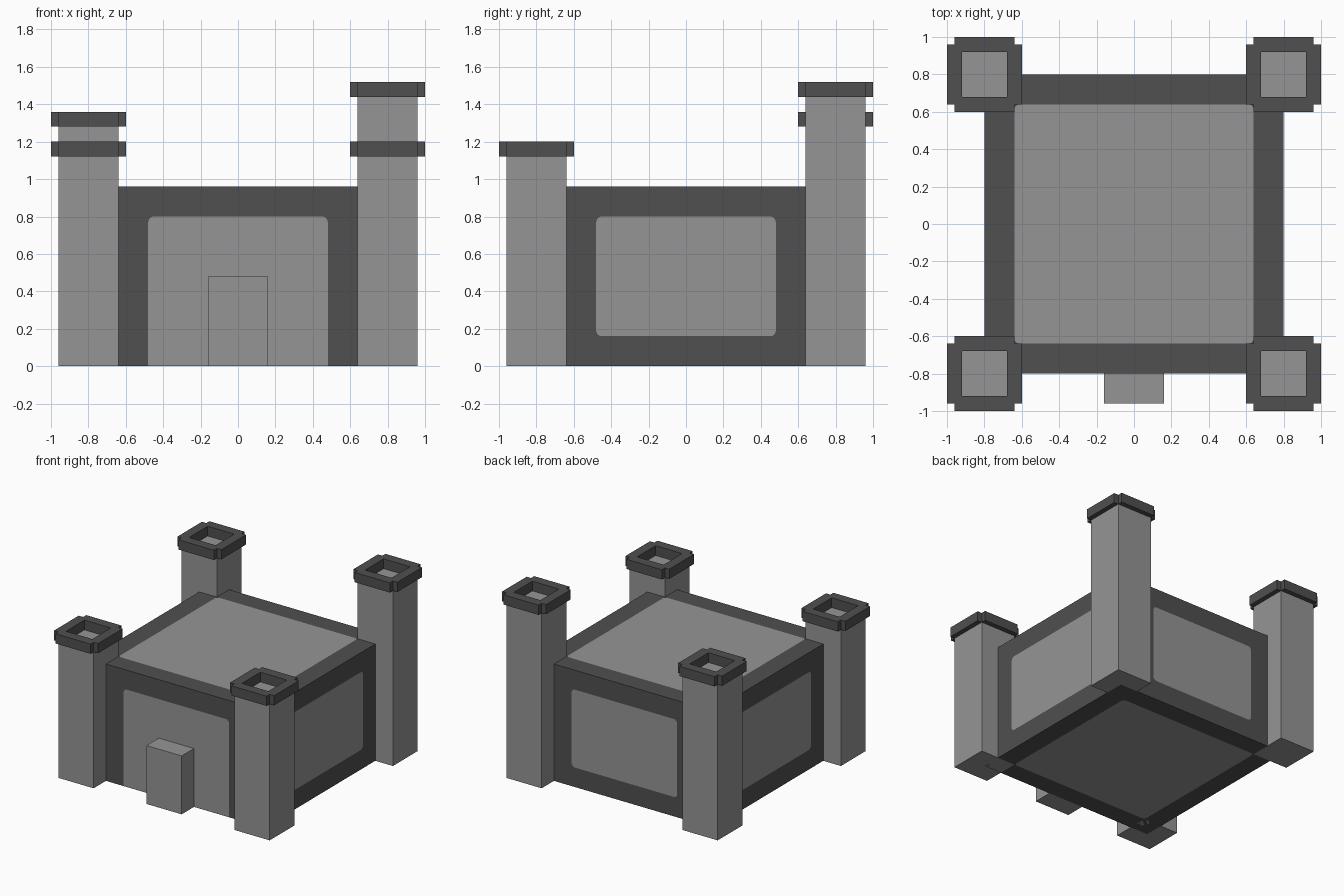
import bpy
import bmesh
import math
from mathutils import Vector

cube = bpy.data.objects.get("Cube")
if cube:
    bpy.data.objects.remove(cube, do_unlink=True)


def make_material(name, value):
    mat = bpy.data.materials.new(name)
    mat.use_nodes = True
    colour = (value, value, value, 1.0)
    mat.diffuse_color = colour
    bsdf = mat.node_tree.nodes["Principled BSDF"]
    bsdf.inputs["Base Color"].default_value = colour
    bsdf.inputs["Roughness"].default_value = 0.8
    return mat


LIGHT = make_material("light_stone", 0.30)
DARK = make_material("dark_stone", 0.08)


def finish(bm, name, mats):
    mesh = bpy.data.meshes.new(name)
    bm.to_mesh(mesh)
    bm.free()
    for mat in mats:
        mesh.materials.append(mat)
    obj = bpy.data.objects.new(name, mesh)
    bpy.context.collection.objects.link(obj)
    return obj


def box(name, lo, hi, mat):
    bm = bmesh.new()
    bmesh.ops.create_cube(bm, size=1)
    lo, hi = Vector(lo), Vector(hi)
    for v in bm.verts:
        v.co = (lo + hi) / 2 + v.co * (hi - lo)
    return finish(bm, name, [mat])


def framed_wall(bm, centre, right, up, half, panel, radius=0.03, grounded=False):
    """Rectangular dark wall with a flush, round-cornered light panel cut into it."""
    centre, right, up = Vector(centre), Vector(right), Vector(up)

    def vert(u, v):
        return bm.verts.new(centre + right * u + up * v)

    corners, arcs = [], []
    for i, (sx, sy) in enumerate([(-1, -1), (1, -1), (1, 1), (-1, 1)]):
        corners.append(vert(sx * half[0], sy * half[1]))
        if grounded and sy < 0:
            arcs.append([vert(sx * panel[0], -half[1])])
            continue
        start = math.pi + i * math.pi / 2
        arcs.append([vert(sx * (panel[0] - radius) + radius * math.cos(start + k * math.pi / 8),
                          sy * (panel[1] - radius) + radius * math.sin(start + k * math.pi / 8))
                     for k in range(5)])
    bm.faces.new([v for arc in arcs for v in arc]).material_index = 1
    for i in range(4):
        for a, b in zip(arcs[i], arcs[i][1:]):
            bm.faces.new((corners[i], b, a))
        if not (grounded and i == 0):
            j = (i + 1) % 4
            bm.faces.new((corners[i], corners[j], arcs[j][0], arcs[i][-1]))


# Keep: four walls, roof and underside, each a dark frame around a light panel
W, H = 0.8, 0.96
bm = bmesh.new()
side, mid = (W, H / 2), H / 2
framed_wall(bm, (0, -W, mid), (1, 0, 0), (0, 0, 1), side, (0.48, 0.32), grounded=True)
framed_wall(bm, (W, 0, mid), (0, 1, 0), (0, 0, 1), side, (0.48, 0.32))
framed_wall(bm, (0, W, mid), (-1, 0, 0), (0, 0, 1), side, (0.48, 0.32))
framed_wall(bm, (-W, 0, mid), (0, -1, 0), (0, 0, 1), side, (0.48, 0.32))
framed_wall(bm, (0, 0, H), (1, 0, 0), (0, 1, 0), (W, W), (0.64, 0.64))
framed_wall(bm, (0, 0, 0), (1, 0, 0), (0, -1, 0), (W, W), (0.64, 0.64))
bmesh.ops.remove_doubles(bm, verts=bm.verts, dist=0.0005)
finish(bm, "keep", [DARK, LIGHT])

# Gate block in the middle of the front wall
box("gate", (-0.16, -0.96, 0), (0.16, -0.8, 0.48), LIGHT)


def parapet(name, x, y, z, height=0.08):
    """Square ring with a notch at each outer corner."""
    bm = bmesh.new()
    for i in range(4):
        angle = i * math.pi / 2
        c, s = round(math.cos(angle)), round(math.sin(angle))

        def vert(u, v):
            return bm.verts.new((x + u * c - v * s, y + u * s + v * c, z))

        bm.faces.new([vert(*p) for p in
                      [(-0.12, -0.12), (-0.16, -0.2), (0.16, -0.2), (0.12, -0.12)]])
        bm.faces.new([vert(*p) for p in [(0.12, -0.12), (0.16, -0.2), (0.16, -0.16)]])
        bm.faces.new([vert(*p) for p in [(0.12, -0.12), (0.16, -0.16), (0.2, -0.16)]])
    bmesh.ops.remove_doubles(bm, verts=bm.verts, dist=0.0005)
    ring = bmesh.ops.extrude_face_region(bm, geom=bm.faces[:], use_keep_orig=True)
    top = [g for g in ring["geom"] if isinstance(g, bmesh.types.BMVert)]
    bmesh.ops.translate(bm, verts=top, vec=(0, 0, height))
    bmesh.ops.recalc_face_normals(bm, faces=bm.faces)
    finish(bm, name, [DARK])


# Corner towers with dark parapets, the back pair taller
TOWERS = [("front_left", 1, -1, 1.12), ("front_right", -1, -1, 1.12),
          ("back_left", 1, 1, 1.44), ("back_right", -1, 1, 1.28)]
for label, sx, sy, top in TOWERS:
    x, y = sx * 0.8, sy * 0.8
    box(label + "_tower", (x - 0.16, y - 0.16, 0), (x + 0.16, y + 0.16, top), LIGHT)
    parapet(label + "_parapet", x, y, top)
